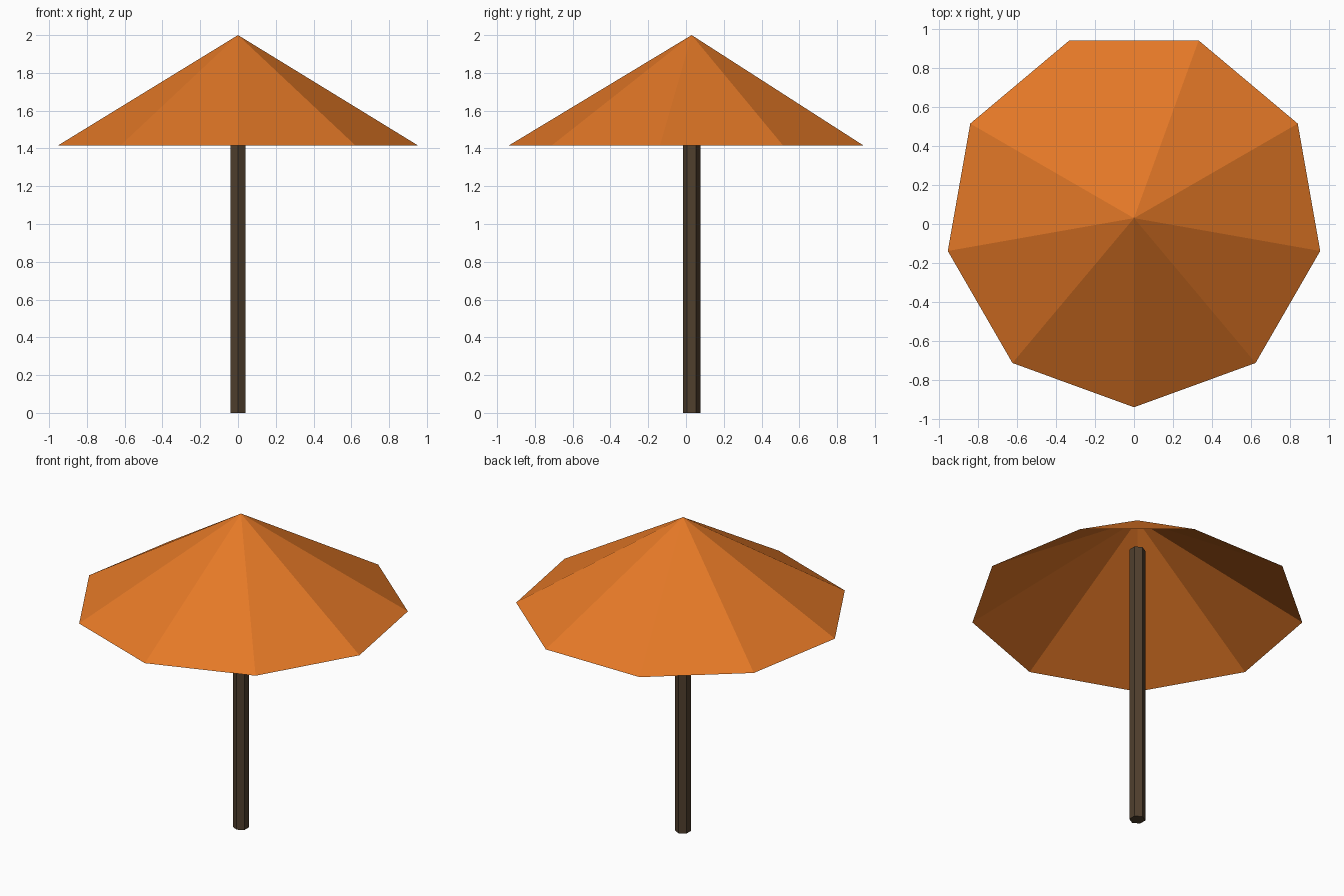
import bpy
import bmesh
from math import sin, cos, tau

cube = bpy.data.objects.get("Cube")
if cube:
    bpy.data.objects.remove(cube, do_unlink=True)

CENTRE_Y = 0.03


def material(name, rgb):
    mat = bpy.data.materials.new(name)
    mat.use_nodes = True
    colour = (*rgb, 1.0)
    mat.diffuse_color = colour
    bsdf = next(n for n in mat.node_tree.nodes if n.type == "BSDF_PRINCIPLED")
    bsdf.inputs["Base Color"].default_value = colour
    bsdf.inputs["Roughness"].default_value = 0.8
    return mat


def ring(bm, sides, radius, z):
    """Regular polygon of vertices with one corner facing the front."""
    angles = [tau * i / sides for i in range(sides)]
    return [bm.verts.new((radius * sin(a), -radius * cos(a), z)) for a in angles]


def finish(bm, name, mat):
    mesh = bpy.data.meshes.new(name)
    bm.to_mesh(mesh)
    bm.free()
    mesh.materials.append(mat)
    obj = bpy.data.objects.new(name, mesh)
    obj.location.y = CENTRE_Y
    bpy.context.collection.objects.link(obj)
    return obj


orange = material("orange canvas", (0.78, 0.19, 0.02))
brown = material("dark brown wood", (0.08, 0.05, 0.027))

# Canopy: open nine-sided cone, hollow underneath
bm = bmesh.new()
rim = ring(bm, 9, 0.969, 1.415)
tip = bm.verts.new((0, 0, 2.0))
for i, v in enumerate(rim):
    bm.faces.new((v, rim[(i + 1) % len(rim)], tip))
finish(bm, "canopy", orange)

# Pole: capped six-sided post ending inside the canopy
bm = bmesh.new()
low, high = ring(bm, 6, 0.047, 0.0), ring(bm, 6, 0.047, 1.8)
bm.faces.new(low[::-1])
bm.faces.new(high)
for i in range(len(low)):
    j = (i + 1) % len(low)
    bm.faces.new((low[i], low[j], high[j], high[i]))
finish(bm, "pole", brown)
